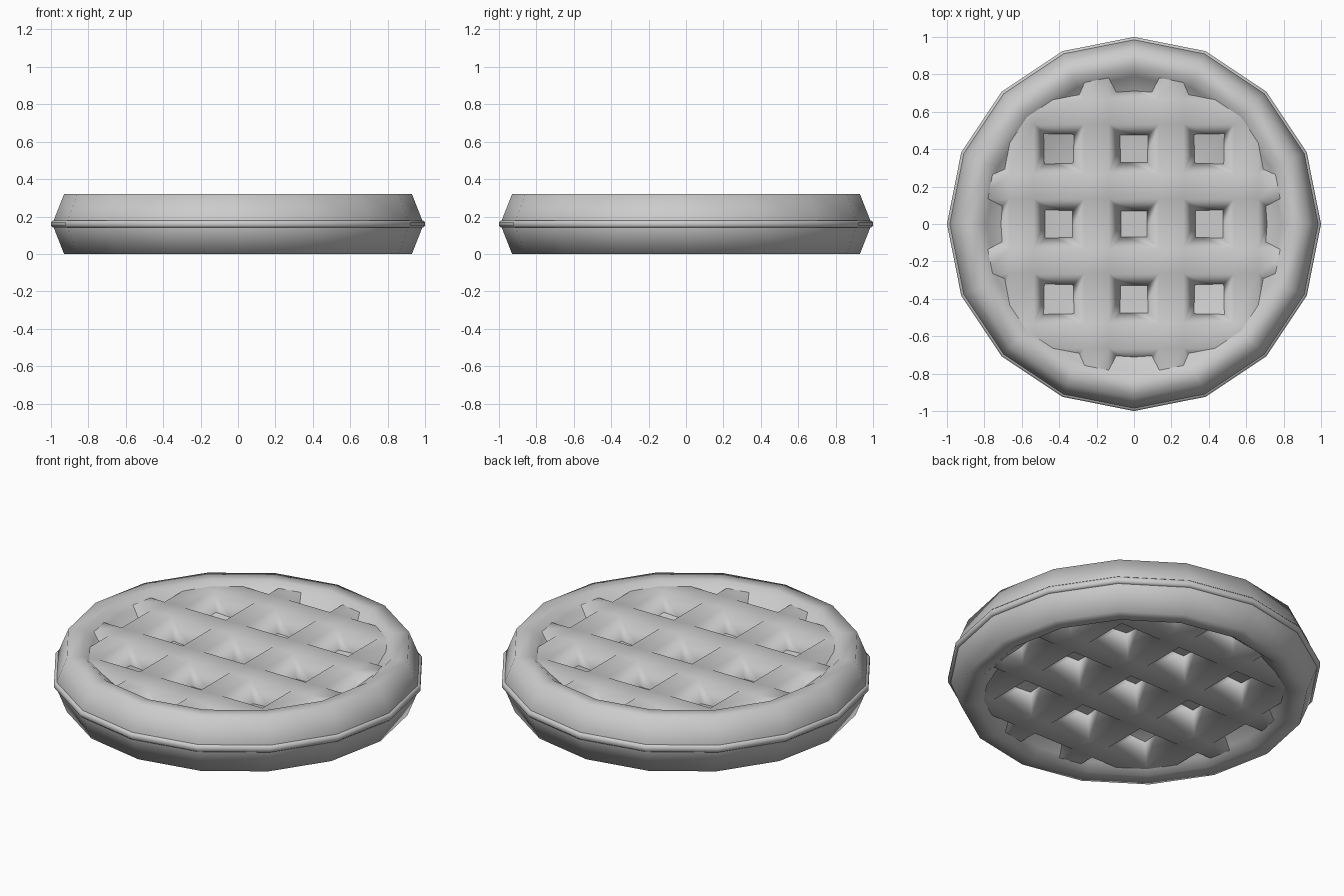
import bpy, bmesh, math
from mathutils import Vector

if "Cube" in bpy.data.objects:
    bpy.data.objects.remove(bpy.data.objects["Cube"])

MID, SIDES = 0.16, 16


def finish(name, bm, angle):
    bmesh.ops.remove_doubles(bm, verts=bm.verts, dist=0.0005)
    bmesh.ops.recalc_face_normals(bm, faces=bm.faces)
    me = bpy.data.meshes.new(name)
    bm.to_mesh(me)
    bm.free()
    ob = bpy.data.objects.new(name, me)
    bpy.context.collection.objects.link(ob)
    bpy.ops.object.select_all(action='DESELECT')
    ob.select_set(True)
    bpy.context.view_layer.objects.active = ob
    bpy.ops.object.shade_smooth_by_angle(angle=math.radians(angle))
    return ob


def lathe(name, profile, angle, closed=False):
    bm = bmesh.new()
    pts = [bm.verts.new((r, 0, z)) for r, z in profile]
    n = len(pts) if closed else len(pts) - 1
    edges = [bm.edges.new((pts[i], pts[(i + 1) % len(pts)])) for i in range(n)]
    bmesh.ops.spin(bm, geom=pts + edges, cent=(0, 0, 0), axis=(0, 0, 1),
                   angle=math.tau, steps=SIDES)
    return finish(name, bm, angle)


# dished body with a raised rim, the same above and below
half = [(0, 0.175), (0.4, 0.18), (0.7, 0.2), (0.79, 0.28), (0.84, 0.32),
        (0.93, 0.32), (0.985, 0.18)]
lathe("waffle_body", half + [(r, 2 * MID - z) for r, z in reversed(half)], 80)

# thin seam around the outer edge
lathe("edge_seam", [(0.96, 0.18), (0.99, 0.18), (1.0, 0.17), (1.0, 0.15),
                    (0.99, 0.14), (0.96, 0.14)], 50, closed=True)

# waffle lattice: sloped square pockets between flat bars, on both sides
PITCH, TOP, FLOOR, BAR_Z = 0.4, 0.135, 0.062, 0.135
bm = bmesh.new()


def square(cx, cy, h, z):
    return [bm.verts.new((cx + sx * h, cy + sy * h, z))
            for sx, sy in ((-1, -1), (1, -1), (1, 1), (-1, 1))]


for side in (1, -1):
    for i in range(-2, 3):
        for j in range(-2, 3):
            c = (i * PITCH, j * PITCH)
            floor = square(*c, FLOOR, MID)
            rim = square(*c, TOP, MID + side * BAR_Z)
            for k in range(4):
                m = (k + 1) % 4
                bm.faces.new((floor[k], floor[m], rim[m], rim[k]))
    # bar tops between the pockets
    cuts = sorted(i * PITCH + s * TOP for i in range(-2, 3) for s in (-1, 1))
    for a in range(9):
        for b in range(9):
            if a % 2 or b % 2:
                z = MID + side * BAR_Z
                bm.faces.new([bm.verts.new((x, y, z)) for x, y in (
                    (cuts[a], cuts[b]), (cuts[a + 1], cuts[b]),
                    (cuts[a + 1], cuts[b + 1]), (cuts[a], cuts[b + 1]))])
bmesh.ops.remove_doubles(bm, verts=bm.verts, dist=0.0005)

# trim the lattice to a round outline hidden in the rim
for k in range(SIDES):
    a = math.tau * (k + 0.5) / SIDES
    d = Vector((math.cos(a), math.sin(a), 0))
    bmesh.ops.bisect_plane(bm, geom=bm.verts[:] + bm.edges[:] + bm.faces[:],
                           plane_co=d * 0.85, plane_no=d, clear_outer=True)
finish("waffle_lattice", bm, 80)
